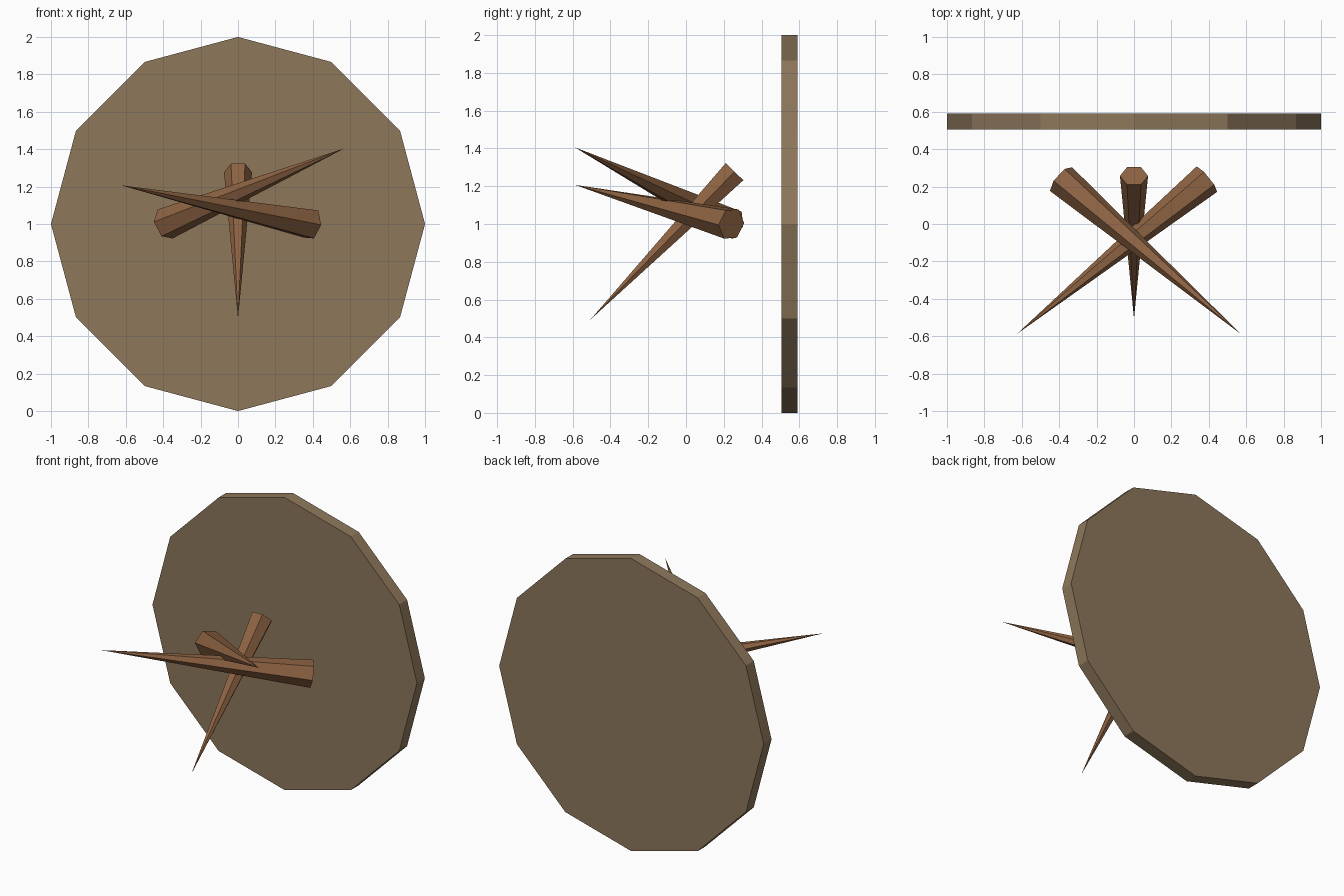
import bpy, math
from mathutils import Vector, Matrix

if "Cube" in bpy.data.objects:
    bpy.data.objects.remove(bpy.data.objects["Cube"])


def material(name, rgb):
    m = bpy.data.materials.new(name)
    m.diffuse_color = (*rgb, 1)
    m.use_nodes = True
    m.node_tree.nodes["Principled BSDF"].inputs["Base Color"].default_value = m.diffuse_color
    return m


board_mat = material("board_wood", (0.27, 0.185, 0.105))
spike_mat = material("spike_wood", (0.27, 0.125, 0.055))


def spike(name, base, tip, radius, roll):
    """Six-sided spike from base centre to tip, two corners level plus a roll."""
    base, tip = Vector(base), Vector(tip)
    axis = (tip - base).normalized()
    side = axis.cross(Vector((0, 0, 1))).normalized()
    up = side.cross(axis)
    frame = Matrix((side, up, -axis)).transposed()
    frame = (frame @ Matrix.Rotation(math.radians(roll), 3, 'Z')
             @ Matrix.Rotation(math.pi, 3, 'X')
             @ Matrix.Rotation(math.pi / 2, 3, 'Z'))
    bpy.ops.mesh.primitive_cone_add(vertices=6, radius1=radius, radius2=0,
                                    depth=(tip - base).length)
    ob = bpy.context.object
    ob.name = name
    ob.matrix_world = Matrix.Translation((base + tip) / 2) @ frame.to_4x4()
    # cone corners start on local Y, which the last quarter turn puts on the side axis
    ob.data.materials.append(spike_mat)


# round twelve-sided backing board
bpy.ops.mesh.primitive_cylinder_add(vertices=12, radius=1, depth=0.085,
                                    location=(0, 0.547, 1),
                                    rotation=(math.pi / 2, 0, 0))
board = bpy.context.object
board.name = "backing_board"
board.data.materials.append(board_mat)

# three crossed spikes in front of the board
spike("centre_spike", (0, 0.257, 1.277), (0, -0.505, 0.495), 0.075, 0)
spike("left_spike", (-0.39, 0.24, 1.0), (0.57, -0.587, 1.405), 0.0875, 8)
spike("right_spike", (0.39, 0.24, 1.0), (-0.625, -0.587, 1.207), 0.0875, 3)
